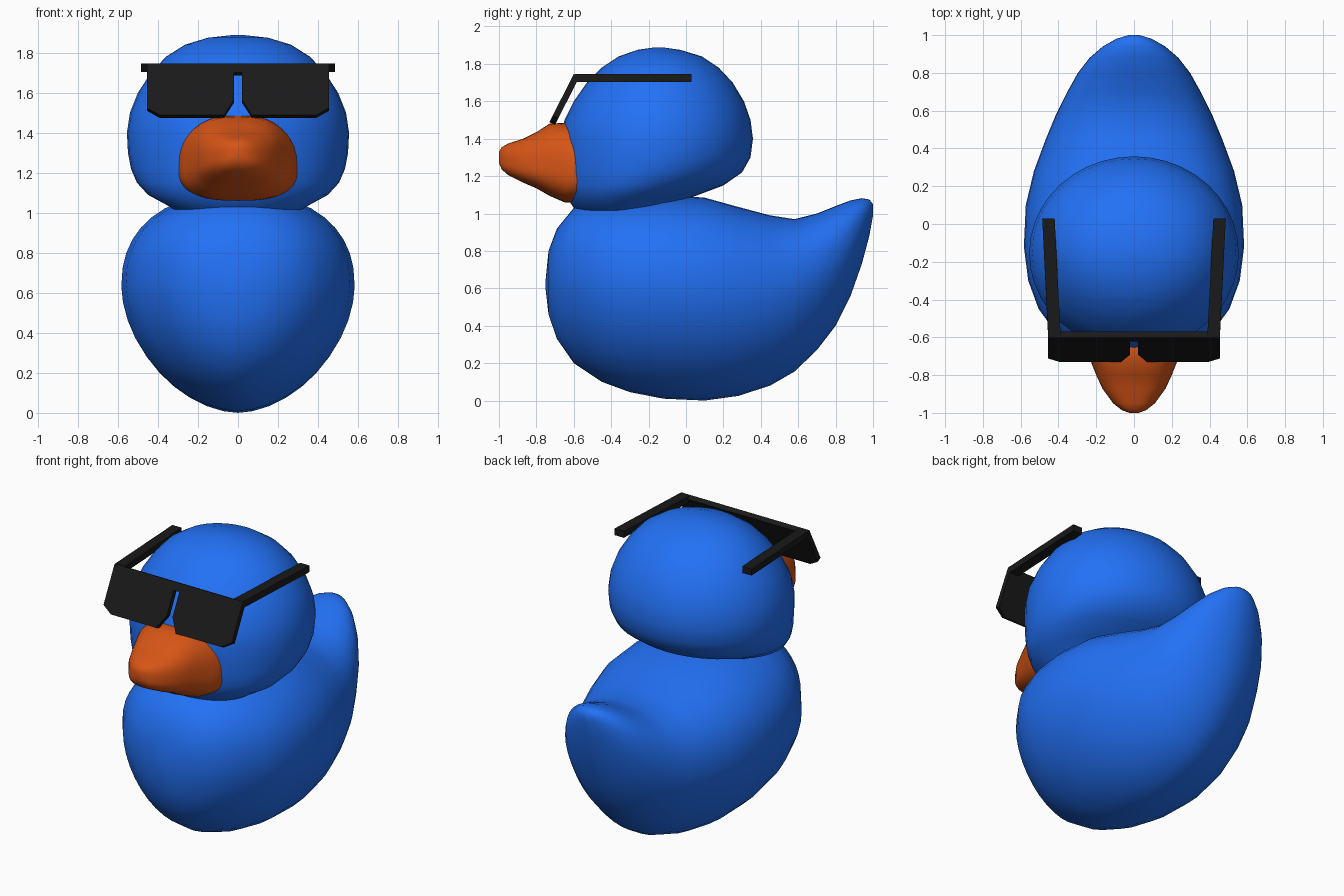
import bpy, bmesh, math

if "Cube" in bpy.data.objects:
    bpy.data.objects.remove(bpy.data.objects["Cube"])


def material(name, rgb):
    m = bpy.data.materials.new(name)
    m.diffuse_color = (*rgb, 1)
    m.use_nodes = True
    m.node_tree.nodes["Principled BSDF"].inputs["Base Color"].default_value = m.diffuse_color
    return m


BLUE = material("blue", (0.016, 0.165, 0.92))
ORANGE = material("orange", (0.68, 0.09, 0.008))
BLACK = material("black", (0.01, 0.01, 0.01))


def finish(name, bm, mat, angle):
    bmesh.ops.recalc_face_normals(bm, faces=bm.faces)
    me = bpy.data.meshes.new(name)
    bm.to_mesh(me)
    bm.free()
    me.materials.append(mat)
    ob = bpy.data.objects.new(name, me)
    bpy.context.collection.objects.link(ob)
    if angle:
        bpy.ops.object.select_all(action='DESELECT')
        ob.select_set(True)
        bpy.context.view_layer.objects.active = ob
        bpy.ops.object.shade_smooth_by_angle(angle=math.radians(angle))
    return ob


def loft(name, rings, mat):
    bm = bmesh.new()
    loops = [[bm.verts.new(p) for p in r] for r in rings]
    for a, b in zip(loops, loops[1:]):
        for i in range(len(a)):
            j = (i + 1) % len(a)
            bm.faces.new((a[i], a[j], b[j], b[i]))
    bm.faces.new(loops[0])
    bm.faces.new(loops[-1])
    return finish(name, bm, mat, 60)


def superpoint(i, n, ex):
    a = 2 * math.pi * i / n
    c, s = math.cos(a), math.sin(a)
    return (math.copysign(abs(c) ** (2 / ex), c), math.copysign(abs(s) ** (2 / ex), s))


def section_y(y, bot, top, w, mid, up, low, n=40):
    # upright cross-section: separate roundness above and below its widest line
    pts = []
    for i in range(n):
        u, v = superpoint(i, n, up if i < n / 2 else low)
        pts.append((w * u, y, mid + v * ((top - mid) if v > 0 else (mid - bot))))
    return pts


# Body with raised tail: y, bottom, top, half width
body = [(-.75, .59, .65, .03), (-.735, .46, .80, .16), (-.69, .33, .92, .285),
        (-.6, .20, 1.03, .395), (-.45, .10, 1.07, .505), (-.3, .045, 1.09, .56),
        (-.12, .01, 1.10, .583), (.1, .0, 1.085, .573), (.28, .025, 1.035, .53),
        (.45, .08, .99, .467), (.58, .155, .97, .413), (.7, .27, 1.0, .353),
        (.8, .40, 1.04, .297), (.88, .56, 1.07, .235), (.94, .73, 1.082, .165),
        (.98, .88, 1.075, .095), (1.0, .99, 1.05, .03)]
loft("body", [section_y(y, b, t, w, b + (t - b) * .57, 2.3, 1.8)
              for y, b, t, w in body], BLUE)

# Head: z, front y, back y, half width
head = [(.95, -.5, -.15, .22), (1.03, -.6, -.08, .34), (1.09, -.64, .04, .45),
        (1.15, -.66, .2, .505), (1.22, -.67, .3, .535), (1.3, -.67, .345, .55),
        (1.4, -.67, .358, .555), (1.5, -.65, .345, .54), (1.6, -.6, .31, .5),
        (1.7, -.53, .25, .435), (1.78, -.45, .175, .36), (1.84, -.36, .085, .265),
        (1.875, -.26, -.03, .15), (1.888, -.17, -.12, .03)]
N = 40
loft("head", [[(w * math.cos(2 * math.pi * i / N),
                (f + b) / 2 + (b - f) / 2 * math.sin(2 * math.pi * i / N), z)
               for i in range(N)] for z, f, b, w in head], BLUE)

# Beak: y, bottom, top, half width
beak = [(-1.0, 1.27, 1.33, .025), (-.985, 1.235, 1.355, .065), (-.95, 1.205, 1.375, .11),
        (-.87, 1.165, 1.4, .168), (-.8, 1.135, 1.435, .2), (-.73, 1.095, 1.48, .228),
        (-.65, 1.06, 1.485, .27), (-.57, 1.06, 1.465, .303), (-.48, 1.09, 1.44, .3)]
loft("beak", [section_y(y, b, t, w, b + (t - b) * .4, 2.7, 2.7)
              for y, b, t, w in beak], ORANGE)

# Sunglasses front: tilted plate with nose slot
half = [(.455, 1.745), (.455, 1.525), (.39, 1.488), (.07, 1.488), (.02, 1.565), (.02, 1.70)]
outline = half + [(-x, z) for x, z in reversed(half)]
bm = bmesh.new()
face = bm.faces.new([bm.verts.new((x, -.6 - (1.745 - z) * .51, z)) for x, z in outline])
new = bmesh.ops.extrude_face_region(bm, geom=[face])["geom"]
bmesh.ops.translate(bm, vec=(0, .03, -.015),
                    verts=[v for v in new if isinstance(v, bmesh.types.BMVert)])
if face.is_valid and len(bm.faces) < len(outline) + 2:
    bm.faces.new([v for v in face.verts])
finish("sunglasses_front", bm, BLACK, 0)

# Sunglasses arms
for side, label in ((1, "left"), (-1, "right")):
    bm = bmesh.new()
    for y, x0, dy in ((-.597, .388, -.018), (.03, .42, 0)):
        for x in (x0, x0 + .066):
            bm.verts.new((side * x, y, 1.745))
            bm.verts.new((side * x, y + dy, 1.703))
    bmesh.ops.convex_hull(bm, input=bm.verts)
    finish(label + "_sunglasses_arm", bm, BLACK, 0)
